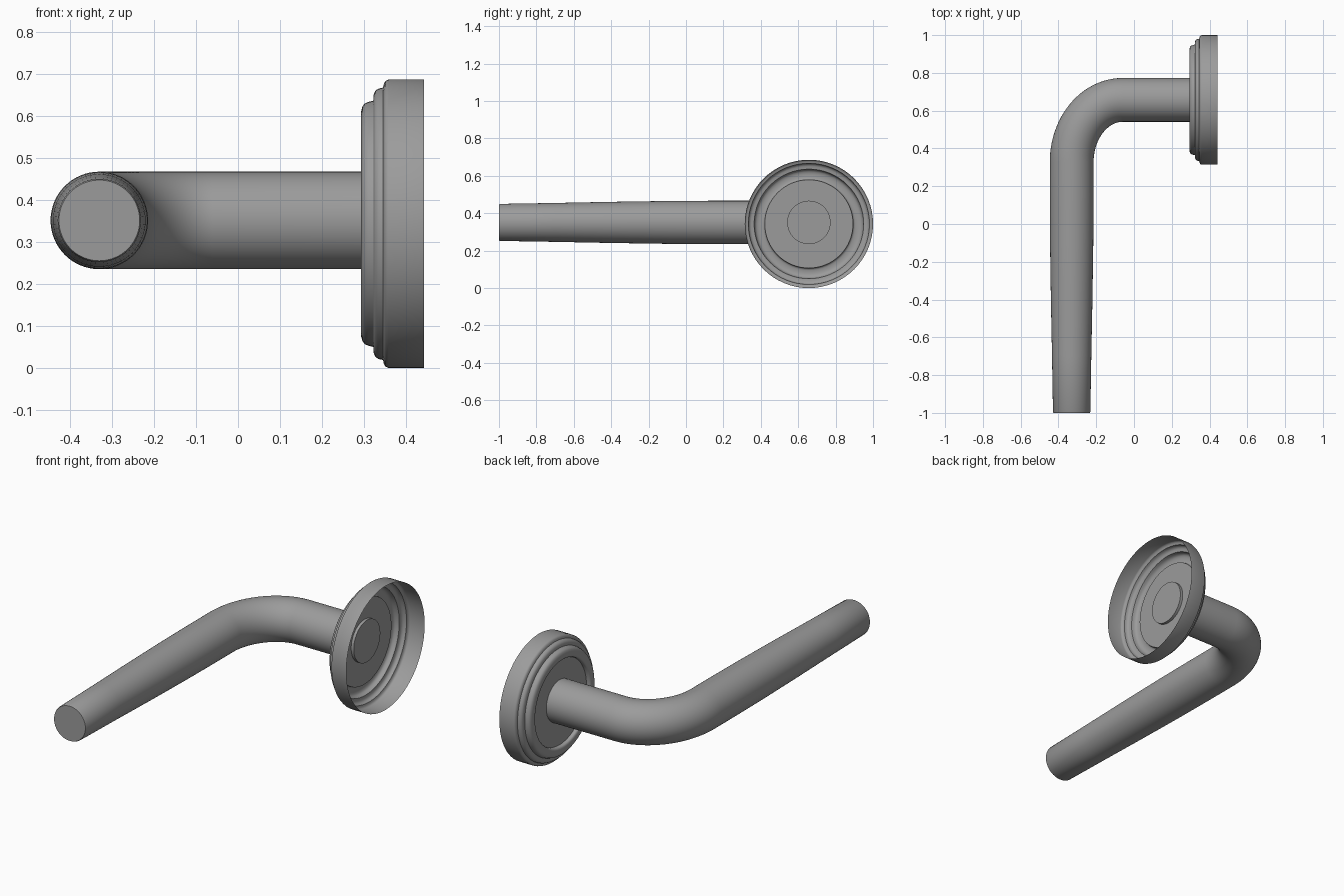
import bpy, bmesh
from math import sin, cos, pi, radians, atan2
from mathutils import Vector

if "Cube" in bpy.data.objects:
    bpy.data.objects.remove(bpy.data.objects["Cube"])

SEGS = 64

# Dark grey metal
metal = bpy.data.materials.new("dark_metal")
metal.diffuse_color = (0.33, 0.33, 0.33, 1)
metal.use_nodes = True
metal.node_tree.nodes["Principled BSDF"].inputs["Base Color"].default_value = metal.diffuse_color


def loft(name, stations, cap_start=False, cap_end=False, angle=35):
    """Skin round rings; each station is (centre, heading in xy, radius)."""
    bm = bmesh.new()
    rings = []
    for centre, heading, radius in stations:
        side = Vector((-sin(heading), cos(heading), 0))
        up = Vector((0, 0, 1))
        rings.append([bm.verts.new(Vector(centre) + radius * (
            cos(2 * pi * i / SEGS) * side + sin(2 * pi * i / SEGS) * up))
            for i in range(SEGS)])
    for a, b in zip(rings, rings[1:]):
        for i in range(SEGS):
            j = (i + 1) % SEGS
            bm.faces.new((a[i], a[j], b[j], b[i]))
    if cap_start:
        bm.faces.new(rings[0])
    if cap_end:
        bm.faces.new(rings[-1])
    bmesh.ops.recalc_face_normals(bm, faces=bm.faces)
    mesh = bpy.data.meshes.new(name)
    bm.to_mesh(mesh)
    bm.free()
    mesh.materials.append(metal)
    obj = bpy.data.objects.new(name, mesh)
    bpy.context.collection.objects.link(obj)
    bpy.ops.object.select_all(action='DESELECT')
    obj.select_set(True)
    bpy.context.view_layer.objects.active = obj
    bpy.ops.object.shade_smooth_by_angle(angle=radians(angle))
    return obj


# Lever: straight neck, slightly elliptical bend, then a gently tapering grip
ROSE_Y, ROSE_Z, LEVER_Z, GRIP_X = 0.657, 0.343, 0.351, -0.33
BEND_W, BEND_L = 0.27, 0.33
lever = [((0.33, ROSE_Y, LEVER_Z), pi, 0.116)]
for k in range(25):
    t = pi / 2 * k / 24
    heading = pi + atan2(BEND_L * sin(t), BEND_W * cos(t))
    lever.append(((GRIP_X + BEND_W * (1 - sin(t)),
                   ROSE_Y - BEND_L * (1 - cos(t)), LEVER_Z), heading, 0.116))
for y, r in [(0.15, 0.116), (-0.1, 0.1145), (-0.4, 0.110), (-0.7, 0.104),
             (-0.994, 0.099), (-1.0, 0.096)]:
    lever.append(((GRIP_X, y, LEVER_Z), 1.5 * pi, r))
loft("lever_handle", lever, True, True)

# Rosette: thin stepped shell, open at the back, with a recessed front disc
profile = [(0.443, 0.343), (0.358, 0.343), (0.351, 0.340), (0.347, 0.333),
           (0.345, 0.324), (0.335, 0.322), (0.327, 0.317), (0.323, 0.308),
           (0.322, 0.293), (0.310, 0.290), (0.301, 0.286), (0.296, 0.279),
           (0.293, 0.268), (0.293, 0.248), (0.296, 0.241), (0.300, 0.238),
           (0.314, 0.236)]
loft("rosette", [((x, ROSE_Y, ROSE_Z), 0, r) for x, r in profile],
     cap_end=True, angle=50)
